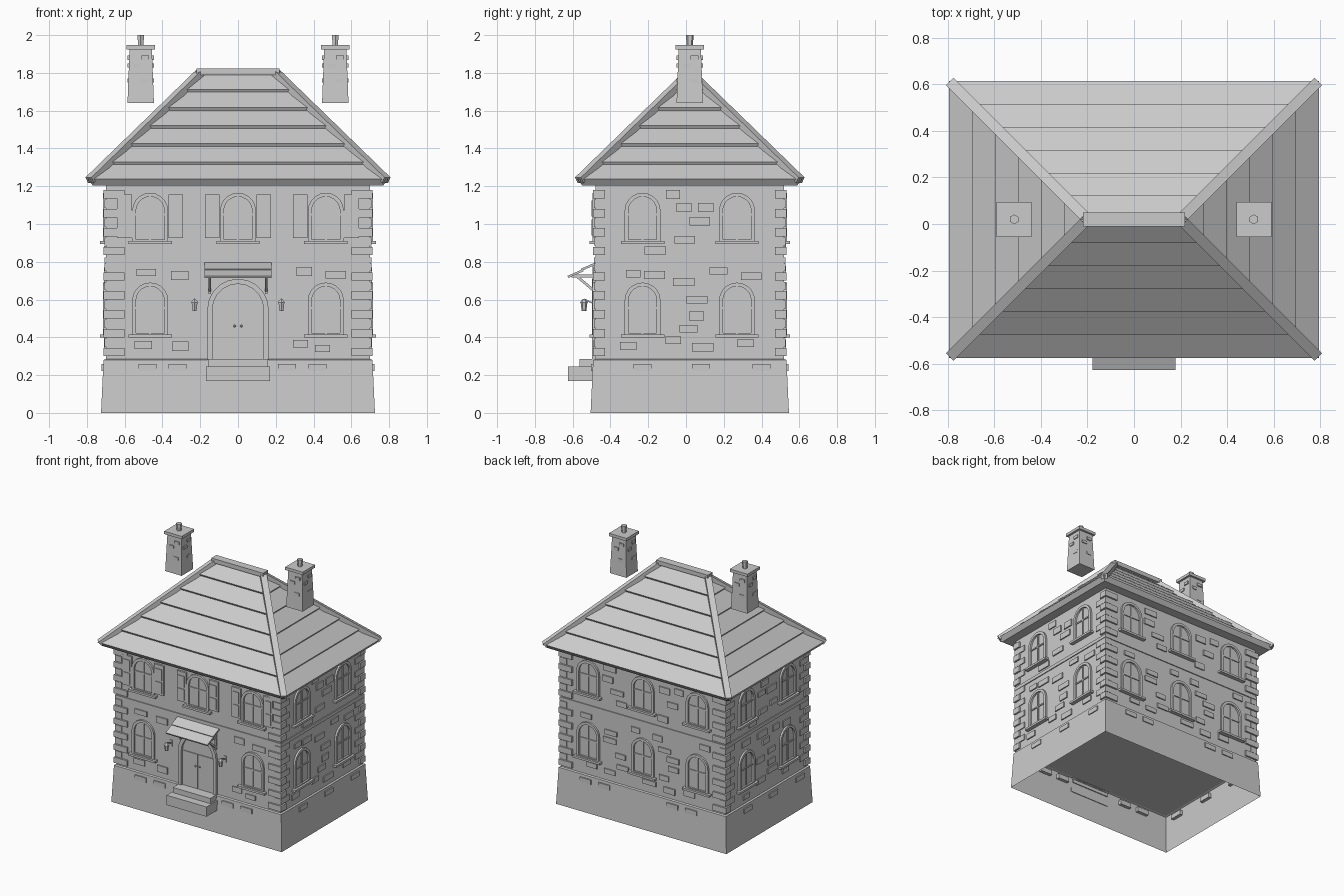
import bpy, bmesh, math, random
from mathutils import Matrix, Vector

cube = bpy.data.objects.get("Cube")
if cube:
    bpy.data.objects.remove(cube)
random.seed(4)

stone = bpy.data.materials.new("stone_grey")
stone.use_nodes = True
GREY = (0.6, 0.6, 0.6, 1)
stone.diffuse_color = GREY
stone.node_tree.nodes["Principled BSDF"].inputs["Base Color"].default_value = GREY

HX, HY, YC = 0.70, 0.50, 0.02
CENTRE = Matrix.Translation((0, YC, 0))
# Wall frames: x runs along the wall, -y points outward
WALLS = [CENTRE @ Matrix.Rotation(k * math.pi / 2, 4, 'Z') @ Matrix.Translation((0, -d, 0))
         for k, d in enumerate((HY, HX, HY, HX))]
FRONT = WALLS[0]


def finish(name, bm):
    bmesh.ops.recalc_face_normals(bm, faces=bm.faces)
    mesh = bpy.data.meshes.new(name)
    bm.to_mesh(mesh)
    bm.free()
    mesh.materials.append(stone)
    bpy.context.collection.objects.link(bpy.data.objects.new(name, mesh))


def box(bm, m, x, y, z):
    """Box between the (low, high) pairs x, y, z in frame m."""
    lo, hi = Vector((x[0], y[0], z[0])), Vector((x[1], y[1], z[1]))
    size = hi - lo
    bmesh.ops.create_cube(bm, size=1, matrix=m @ Matrix.Translation((lo + hi) / 2)
                          @ Matrix.Diagonal((*size, 1)))


def beam(bm, p, q, w, h):
    """Bar from p to q, w wide and h thick."""
    p, q = Vector(p), Vector(q)
    rot = (q - p).to_track_quat('X', 'Z').to_matrix().to_4x4()
    bmesh.ops.create_cube(bm, size=1, matrix=Matrix.Translation((p + q) / 2) @ rot
                          @ Matrix.Diagonal(((q - p).length, w, h, 1)))


def loft(bm, rings):
    """Skin closed rings of points; return the rings of vertices."""
    vs = [[bm.verts.new(p) for p in r] for r in rings]
    for a, b in zip(vs, vs[1:]):
        for i in range(len(a)):
            j = (i + 1) % len(a)
            bm.faces.new((a[i], a[j], b[j], b[i]))
    return vs


def rect(hx, hy, z, x=0):
    return [(x + sx * hx, YC + sy * hy, z) for sx, sy in ((-1, -1), (1, -1), (1, 1), (-1, 1))]


def arch(m, u, z, w, h, y):
    """Round-topped outline, w wide and h high, standing at (u, z)."""
    r = w / 2
    pts = [(u - r, z), (u + r, z)]
    pts += [(u + r * math.cos(a), z + h - r + r * math.sin(a))
            for a in (i * math.pi / 10 for i in range(11))]
    return [m @ Vector((px, y, pz)) for px, pz in pts]


def arch_frame(bm, m, u, z, w, h, rim, out, foot):
    inner = (u, z + foot, w - 2 * rim, h - rim - foot)
    loft(bm, [arch(m, u, z, w, h, 0), arch(m, u, z, w, h, -out),
              arch(m, *inner, -out), arch(m, *inner, 0)])


# Sloping plinth, open below
bm = bmesh.new()
loft(bm, [rect(.725, .525, 0), rect(.712, .512, .28), rect(HX, HY, .285)])
finish("plinth", bm)

# Main walls and belt course
bm = bmesh.new()
box(bm, CENTRE, (-HX, HX), (-HY, HY), (.283, 1.215))
finish("walls", bm)
bm = bmesh.new()
box(bm, CENTRE, (-HX - .007, HX + .007), (-HY - .007, HY + .007), (.797, .822))
finish("belt_course", bm)

# Stepped hip roof
bm = bmesh.new()
EX, EY, STEP = .79, .59, .0985
slope = lambda d: 1.22 + .97 * d
profile = [(.02, 1.205), (-.005, slope(0) + .018)]
for i in range(6):
    d = (i + 1) * STEP
    profile += [(d + .004, slope(d)), (d - .004, slope(d) + .014)]
rings = loft(bm, [rect(EX - d, max(EY - d, .001), z) for d, z in profile])
bm.faces.new(rings[0])
bm.faces.new(rings[-1])
finish("roof", bm)

# Hip and ridge caps
bm = bmesh.new()
for sx in (-1, 1):
    for sy in (-1, 1):
        beam(bm, (sx * .785, YC + sy * .585, 1.232), (sx * .20, YC, 1.80), .045, .035)
finish("hip_caps", bm)
bm = bmesh.new()
box(bm, CENTRE, (-.22, .22), (-.03, .03), (1.79, 1.823))
finish("ridge_cap", bm)

# Chimneys with cap, hexagonal pot and a few raised bricks
for side, sx in (("left", 1), ("right", -1)):
    x = sx * .515
    bm = bmesh.new()
    rings = loft(bm, [rect(.07, .07, 1.64, x), rect(.059, .059, 1.925, x)])
    bm.faces.new(rings[0])
    at = CENTRE @ Matrix.Translation((x, 0, 0))
    box(bm, at, (-.075, .075), (-.075, .075), (1.925, 1.947))
    for r, z0, z1 in ((.017, 1.94, 1.985), (.021, 1.975, 2.0)):
        bmesh.ops.create_cone(bm, cap_ends=True, segments=6, radius1=r, radius2=r, depth=z1 - z0,
                              matrix=at @ Matrix.Translation((0, 0, (z0 + z1) / 2)))
    for k in range(4):
        turn = at @ Matrix.Rotation(k * math.pi / 2, 4, 'Z')
        for u, z in ((.025, 1.88), (-.02, 1.84), (.02, 1.76)):
            box(bm, turn, (u - .02, u + .02), (-.069, -.05), (z - .011, z + .011))
    finish(side + "_chimney", bm)

# Corner quoins, long and short by turns
bm = bmesh.new()
for z0, rows in ((.30, 10), (.835, 7)):
    for i in range(rows):
        z, odd = z0 + i * .05, i % 2
        lx, ly = ((.05, .10) if odd else (.10, .05))
        out = .007 if odd else .013
        for sx in (-1, 1):
            for sy in (-1, 1):
                xs = sorted((sx * (HX - lx), sx * (HX + out)))
                ys = sorted((sy * (HY - ly), sy * (HY + out)))
                box(bm, CENTRE, xs, ys, (z, z + .044))
finish("quoins", bm)

# Windows: arched frame, glazing bars, sill
LOW, HIGH, W = .41, .905, .19
openings = []
for k in range(4):
    columns = (-.25, .25) if k % 2 else (-.465, 0, .465)
    openings += [(k, u, z) for u in columns for z in (LOW, HIGH) if (k, u, z) != (0, 0, LOW)]
frames, bars, sills = bmesh.new(), bmesh.new(), bmesh.new()
for k, u, z in openings:
    m = WALLS[k]
    h = .28 if z == LOW else .26
    arch_frame(frames, m, u, z, W, h, .02, .014, .012)
    box(bars, m, (u - .005, u + .005), (-.007, 0), (z, z + h - .01))
    box(bars, m, (u - .08, u + .08), (-.007, 0), (z + .14, z + .15))
    box(sills, m, (u - .115, u + .115), (-.03, .01), (z - .012, z + .004))
finish("window_frames", frames)
finish("glazing_bars", bars)
finish("window_sills", sills)

# Shutters beside the upper front windows
bm = bmesh.new()
for u in (-.465, 0, .465):
    for s in (-1, 1):
        box(bm, FRONT, sorted((u + s * .097, u + s * .175)), (-.014, 0), (.925, 1.155))
        for z in (.94, 1.04):
            box(bm, FRONT, sorted((u + s * .11, u + s * .162)), (-.019, 0), (z, z + .085))
finish("shutters", bm)

# Door with arched surround, two leaves and knobs
bm = bmesh.new()
arch_frame(bm, FRONT, 0, .27, .325, .44, .027, .018, .0)
finish("door_surround", bm)
bm = bmesh.new()
for s in (-1, 1):
    box(bm, FRONT, sorted((s * .003, s * .133)), (-.006, 0), (.28, .55))
    bmesh.ops.create_uvsphere(bm, u_segments=8, v_segments=6, radius=.007,
                              matrix=FRONT @ Matrix.Translation((s * .018, -.012, .46)))
finish("door", bm)

# Front steps
bm = bmesh.new()
box(bm, FRONT, (-.17, .17), (-.145, -.012), (.17, .245))
box(bm, FRONT, (-.16, .16), (-.085, -.005), (.245, .285))
finish("front_steps", bm)

# Door canopy: boards on two brackets
bm = bmesh.new()
for y0, z0, y1, z1 in ((0, .79, -.075, .757), (-.065, .755, -.145, .72)):
    beam(bm, FRONT @ Vector((0, y0, z0)), FRONT @ Vector((0, y1, z1)), .355, .012)
finish("door_canopy", bm)
bm = bmesh.new()
for u in (-.15, .15):
    for y0, z0, y1, z1 in ((0, .725, -.125, .725), (-.005, .645, -.10, .725), (-.007, .63, -.007, .78)):
        beam(bm, FRONT @ Vector((u, y0, z0)), FRONT @ Vector((u, y1, z1)), .014, .014)
finish("canopy_brackets", bm)

# Wall lanterns
bm = bmesh.new()
for u in (-.23, .23):
    for r1, r2, z0, z1 in ((.012, .018, .54, .585), (.022, .006, .585, .603)):
        bmesh.ops.create_cone(bm, cap_ends=True, segments=6, radius1=r1, radius2=r2, depth=z1 - z0,
                              matrix=FRONT @ Matrix.Translation((u, -.06, (z0 + z1) / 2)))
    beam(bm, FRONT @ Vector((u, 0, .575)), FRONT @ Vector((u, -.06, .602)), .007, .007)
    box(bm, FRONT, (u - .01, u + .01), (-.006, 0), (.555, .60))
finish("wall_lanterns", bm)

# Raised stones scattered over walls and plinth, clear of the openings
bm = bmesh.new()
for k, m in enumerate(WALLS):
    half = HY if k % 2 else HX
    taken = [(u, z + .13, .15 if k else .23, .18) for kk, u, z in openings if kk == k]
    taken += [(0, .5, .28, .34)] if k == 0 else []
    for _ in range(400):
        w, h = random.uniform(.07, .12), random.uniform(.035, .05)
        u, z = random.uniform(-half + .17, half - .17), random.uniform(.33, 1.17)
        if abs(z - .81) < .05 or len(taken) > 30:
            continue
        if all(abs(u - a) > b + w / 2 - .03 or abs(z - c) > d + h / 2 - .03 for a, c, b, d in taken):
            box(bm, m, (u - w / 2, u + w / 2), (-.009, .01), (z - h / 2, z + h / 2))
            taken.append((u, z, w / 2 + .05, h / 2 + .05))
    for u in ((-.25, .06, .38) if k % 2 else (-.48, -.32, .26, .42)):
        box(bm, m, (u - .048, u + .048), (-.022, .01), (.222, .258))
finish("raised_stones", bm)
